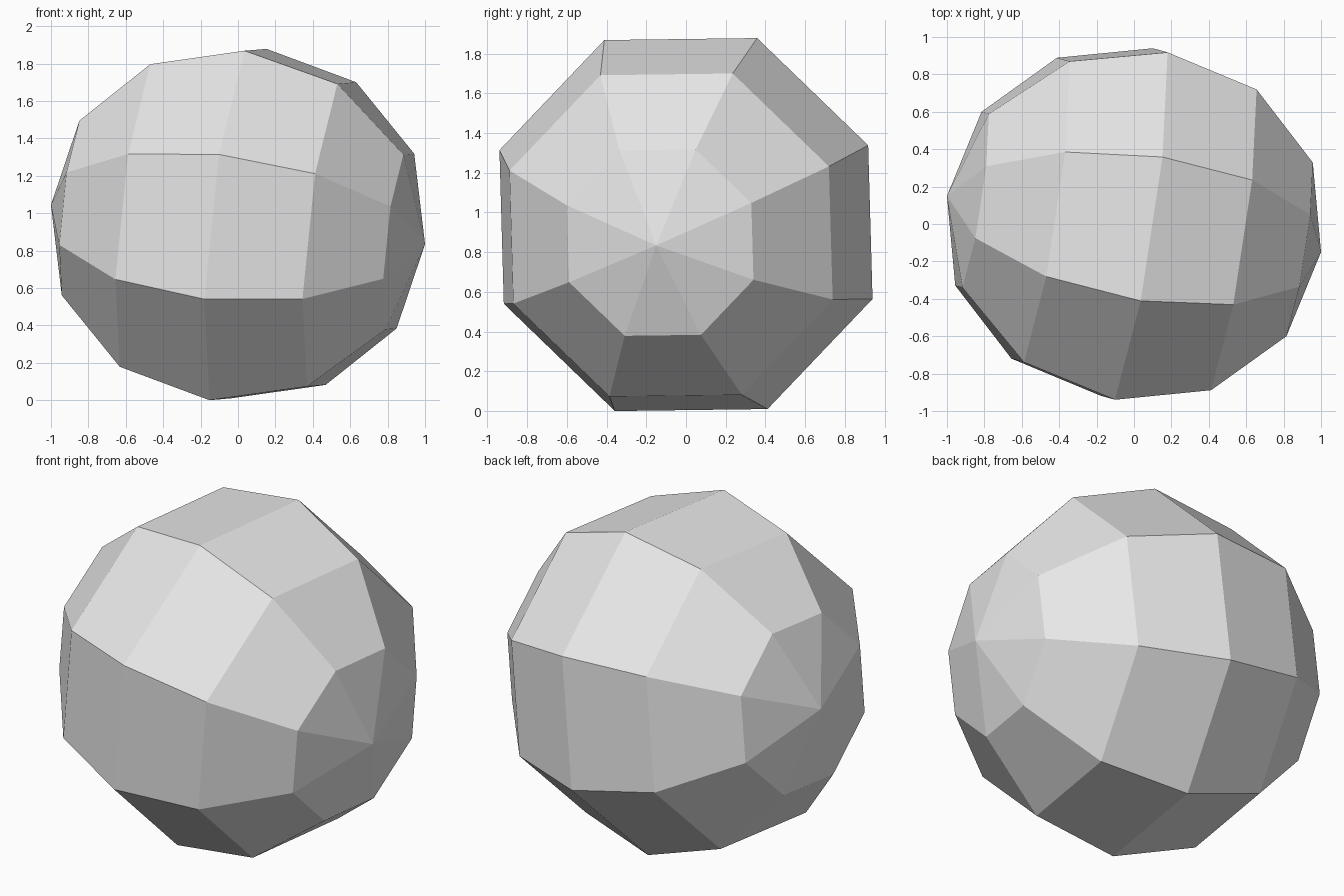
import bpy, bmesh
from mathutils import Matrix, Vector

# Remove the default cube
cube = bpy.data.objects.get("Cube")
if cube:
    bpy.data.objects.remove(cube, do_unlink=True)

# Plain grey material
grey = bpy.data.materials.new("light_grey")
grey.use_nodes = True
colour = (0.8, 0.8, 0.8, 1.0)
grey.diffuse_color = colour
for node in grey.node_tree.nodes:
    if node.type == "BSDF_PRINCIPLED":
        node.inputs["Base Color"].default_value = colour

# Tilted frame: pole axis and one equator corner direction
pole = Vector((1.0, -0.15, -0.105))
radius = pole.length
axis = pole.normalized()
corner = Vector((0.102, 0.94, -0.375))
corner = (corner - axis * corner.dot(axis)).normalized()
side = axis.cross(corner)
tilt = Matrix((corner, side, axis)).transposed().to_4x4()

# Faceted sphere: eight segments, six rings, tipped over on its side
bm = bmesh.new()
bmesh.ops.create_uvsphere(bm, u_segments=8, v_segments=6, radius=radius)
bmesh.ops.transform(bm, matrix=tilt, verts=bm.verts)
lowest = min(v.co.z for v in bm.verts)
bmesh.ops.translate(bm, vec=(0, 0, -lowest), verts=bm.verts)
for face in bm.faces:
    face.smooth = False

mesh = bpy.data.meshes.new("faceted_ball")
bm.to_mesh(mesh)
bm.free()
mesh.materials.append(grey)
ball = bpy.data.objects.new("faceted_ball", mesh)
bpy.context.collection.objects.link(ball)
